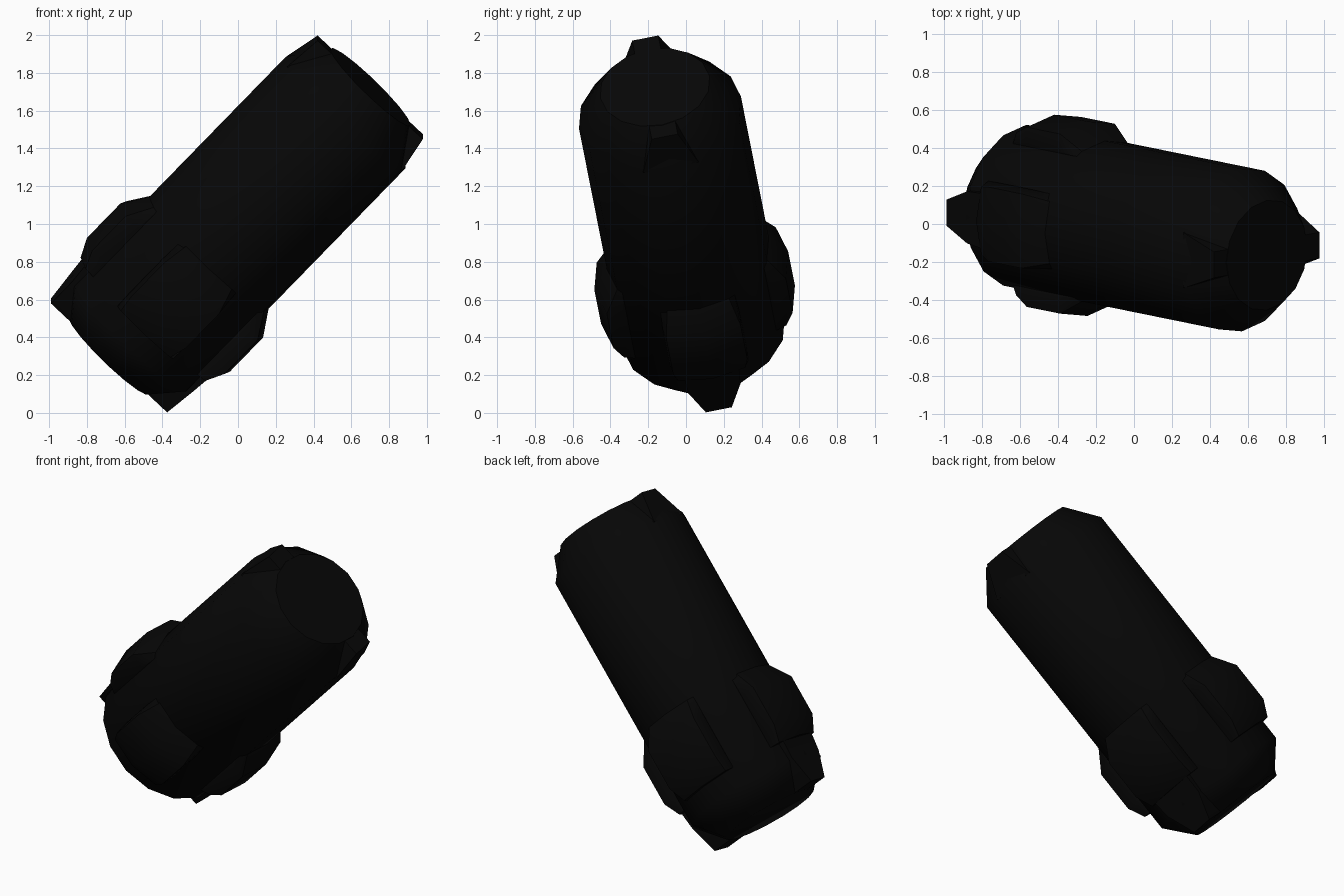
import bpy, bmesh, math
from mathutils import Matrix

if "Cube" in bpy.data.objects:
    bpy.data.objects.remove(bpy.data.objects["Cube"])

black = bpy.data.materials.new("matte black")
black.diffuse_color = (0.002, 0.002, 0.002, 1)
black.use_nodes = True
black.node_tree.nodes["Principled BSDF"].inputs["Base Color"].default_value = black.diffuse_color

# Local z is the long axis; the whole thing lies tilted
TILT = (Matrix.Translation((0, -0.022, 1.005))
        @ Matrix.Rotation(math.radians(11.2), 4, 'X')
        @ Matrix.Rotation(math.radians(43.7), 4, 'Y'))
SIDES = 16


def finish(name, bm):
    bmesh.ops.recalc_face_normals(bm, faces=bm.faces)
    me = bpy.data.meshes.new(name)
    bm.to_mesh(me)
    bm.free()
    me.materials.append(black)
    ob = bpy.data.objects.new(name, me)
    bpy.context.collection.objects.link(ob)
    ob.matrix_world = TILT
    bpy.ops.object.select_all(action='DESELECT')
    ob.select_set(True)
    bpy.context.view_layer.objects.active = ob
    bpy.ops.object.shade_smooth_by_angle(angle=math.radians(50))


def loft(bm, loops):
    n = len(loops[0])
    for a, b in zip(loops, loops[1:]):
        for i in range(n):
            bm.faces.new((a[i], a[(i + 1) % n], b[(i + 1) % n], b[i]))
    bm.faces.new(loops[0][::-1])
    bm.faces.new(loops[-1])


# Barrel with bevelled flat ends
bm = bmesh.new()
loft(bm, [[bm.verts.new((r * math.cos(i * math.tau / SIDES),
                         r * math.sin(i * math.tau / SIDES), z)) for i in range(SIDES)]
          for r, z in [(0.295, -0.99), (0.437, -0.825), (0.437, 0.825), (0.295, 1.015)]])
finish("barrel", bm)


# Bars across both ends, flaring into lugs on the bevel
def end_bar(name, *sections):
    bm = bmesh.new()
    loft(bm, [[bm.verts.new((sx * half_len, sy * half_wid, z))
               for sx, sy in ((-1, -1), (1, -1), (1, 1), (-1, 1))]
              for half_len, half_wid, z in sections])
    finish(name, bm)


end_bar("top_bar", (0.385, 0.07, 1.013), (0.415, 0.15, 0.81))
end_bar("bottom_bar", (0.425, 0.07, -0.988), (0.435, 0.14, -0.82), (0.45, 0.15, -0.66))

# Four raised curved pads around the lower barrel
PAD = [(0, -0.71), (0.5, -0.71), (1, -0.61), (1, -0.355), (0.1, -0.22), (0, -0.22)]
for k in range(4):
    bm = bmesh.new()
    loops = []
    for deg, top in [(-28, 0.445), (-22.5, 0.523), (0, 0.523), (22.5, 0.523), (28, 0.445)]:
        a = k * math.pi / 2 + math.radians(deg)
        loops.append([])
        for t, z in PAD:
            r = 0.39 if z in (-0.71, -0.22) and t == 0 else 0.425 + t * (top - 0.425)
            loops[-1].append(bm.verts.new((r * math.cos(a), r * math.sin(a), z)))
    loft(bm, loops)
    finish("side_pad_%d" % (k + 1), bm)
